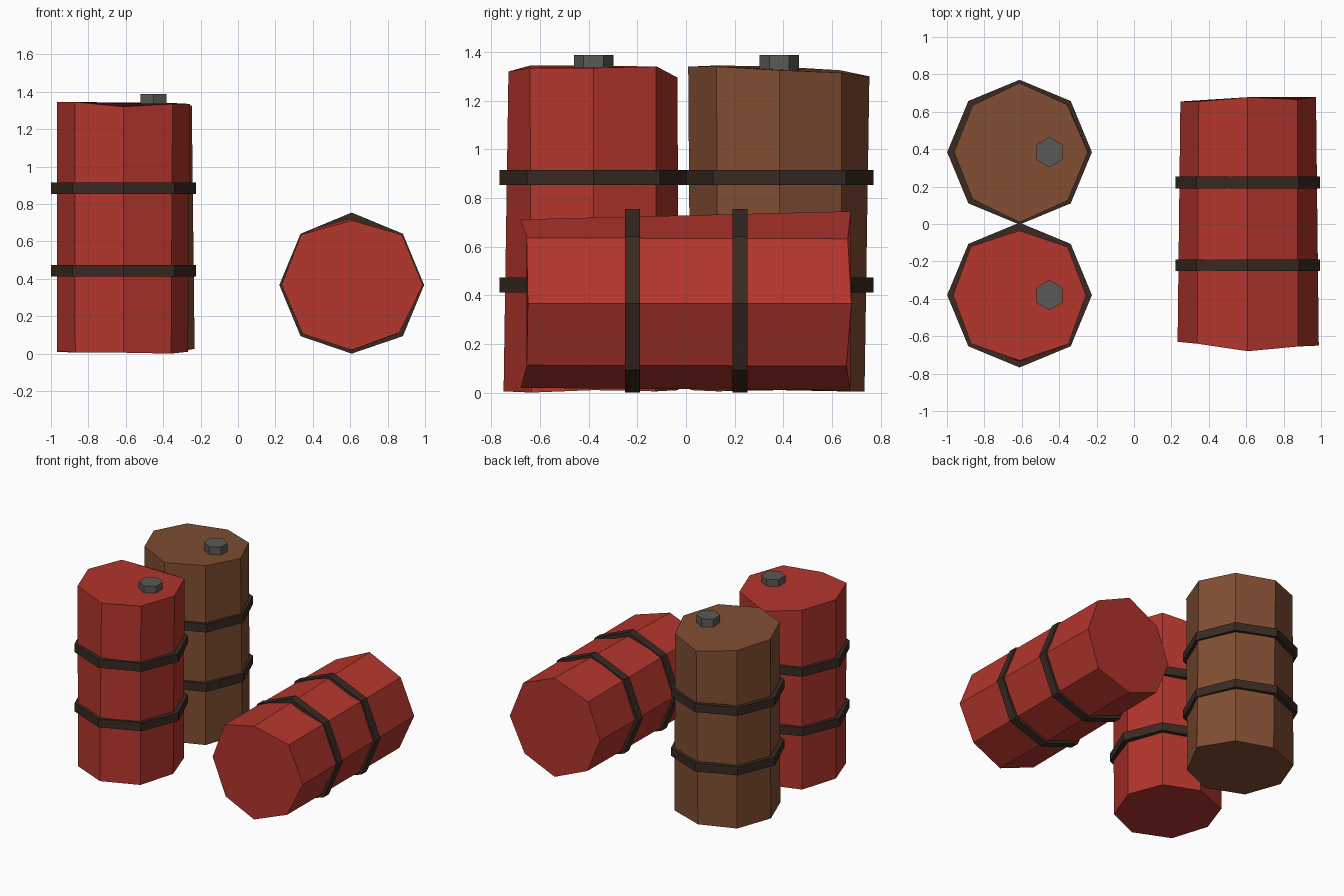
import bpy
from math import sin, cos, pi

if "Cube" in bpy.data.objects:
    bpy.data.objects.remove(bpy.data.objects["Cube"])


def material(name, rgb):
    m = bpy.data.materials.new(name)
    m.diffuse_color = (*rgb, 1)
    m.use_nodes = True
    m.node_tree.nodes["Principled BSDF"].inputs["Base Color"].default_value = m.diffuse_color
    return m


RED = material("red_paint", (0.45, 0.036, 0.025))
BROWN = material("rust_brown", (0.22, 0.075, 0.032))
BAND = material("dark_band", (0.042, 0.023, 0.016))
STEEL = material("steel", (0.1, 0.1, 0.095))


def prism(name, mat, place, bottom_r, top_r, bottom_z, top_z, centre=(0, 0), turn=0):
    """Closed prism with a radius and height per corner, mapped by place()."""
    n = len(top_r)
    verts = []
    for radii, heights in ((bottom_r, bottom_z), (top_r, top_z)):
        for i, (r, z) in enumerate(zip(radii, heights)):
            a = turn + 2 * pi * i / n
            x, y, z = place(centre[0] + r * cos(a), centre[1] + r * sin(a), z)
            verts.append((x, y, max(z, 0)))  # nothing sinks below the ground
    faces = [(i, (i + 1) % n, n + (i + 1) % n, n + i) for i in range(n)]
    faces += [tuple(reversed(range(n))), tuple(range(n, 2 * n))]
    mesh = bpy.data.meshes.new(name)
    mesh.from_pydata(verts, [], faces)
    mesh.materials.append(mat)
    bpy.context.collection.objects.link(bpy.data.objects.new(name, mesh))


def barrel(name, mat, place, bottom_r, top_r, bottom_z, top_z, bung):
    # dented eight-sided body
    prism(name + "_body", mat, place, bottom_r, top_r, bottom_z, top_z)
    # two hoops
    for label, z in (("lower", 0.443), ("upper", 0.885)):
        prism(f"{name}_{label}_hoop", BAND, place, [0.387] * 8, [0.387] * 8,
              [z - 0.031] * 8, [z + 0.031] * 8)
    # hexagonal bung on the lid
    if bung:
        prism(name + "_bung", STEEL, place, [0.081] * 6, [0.081] * 6,
              [1.31] * 6, [1.388] * 6, (0.16, 0), pi / 6)


def standing(cx, cy):
    return lambda x, y, z: (cx + x, cy + y, z)


# lying barrel: lid faces the front
def lying(x, y, z):
    return (0.608, 0.665 - z, 0.367 + y)


def lying_place(x, y, z):
    return (0.608 + x, 0.665 - z, 0.367 + y)


barrel("front_barrel", RED, standing(-0.612, -0.38),
       [0.345, 0.36, 0.35, 0.365, 0.355, 0.365, 0.37, 0.36],
       [0.355, 0.364, 0.345, 0.368, 0.355, 0.367, 0.35, 0.37],
       [0.01, 0.005, 0.01, 0.005, 0.015, 0.005, 0.005, 0.0],
       [1.335, 1.34, 1.295, 1.34, 1.345, 1.345, 1.32, 1.335], True)

barrel("back_barrel", BROWN, standing(-0.612, 0.384),
       [0.38, 0.365, 0.35, 0.36, 0.355, 0.36, 0.365, 0.36],
       [0.365, 0.36, 0.37, 0.354, 0.35, 0.355, 0.375, 0.365],
       [0.025, 0.005, 0.005, 0.005, 0.01, 0.005, 0.01, 0.005],
       [1.325, 1.315, 1.3, 1.325, 1.34, 1.345, 1.34, 1.34], True)

barrel("fallen_barrel", RED, lying_place,
       [0.365, 0.375, 0.378, 0.37, 0.36, 0.36, 0.358, 0.365],
       [0.38, 0.38, 0.345, 0.382, 0.375, 0.37, 0.348, 0.36],
       [-0.015, 0.0, -0.013, 0.01, 0.01, 0.01, -0.01, 0.005],
       [1.315, 1.32, 1.345, 1.305, 1.295, 1.305, 1.345, 1.32], False)
